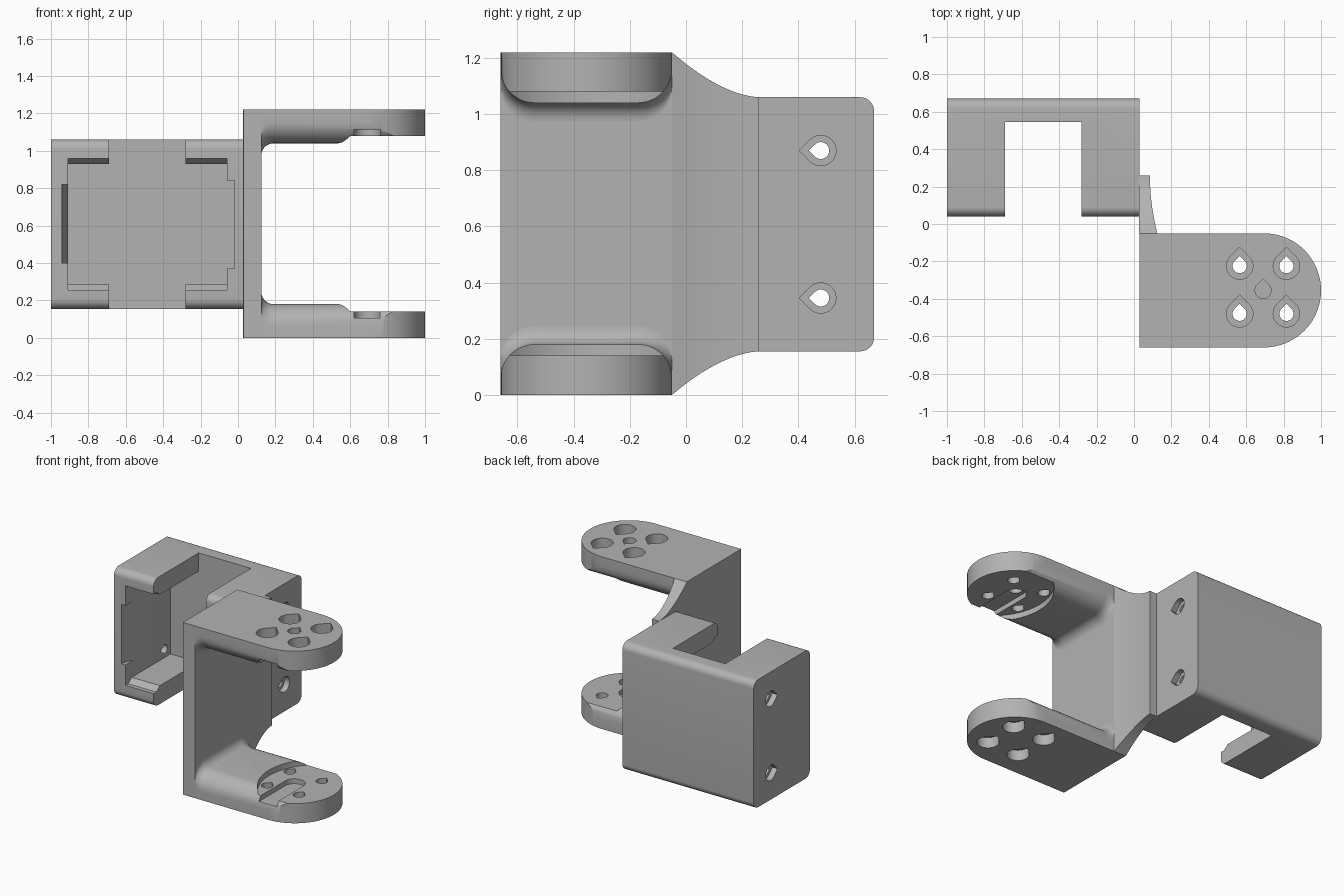
import bpy, bmesh
from math import sin, cos, pi, radians
from mathutils import Vector

if "Cube" in bpy.data.objects:
    bpy.data.objects.remove(bpy.data.objects["Cube"])

grey = bpy.data.materials.new("plain grey")
grey.use_nodes = True
colour = (0.45, 0.45, 0.45, 1)
grey.diffuse_color = colour
grey.node_tree.nodes["Principled BSDF"].inputs["Base Color"].default_value = colour
HEIGHT = 1.22


def loft(name, rings):
    """Closed solid through rings that have equal point counts."""
    bm = bmesh.new()
    loops = [[bm.verts.new(p) for p in ring] for ring in rings]
    for a, b in zip(loops, loops[1:]):
        for i in range(len(a)):
            j = (i + 1) % len(a)
            bm.faces.new((a[i], a[j], b[j], b[i]))
    bm.faces.new(loops[0])
    bm.faces.new(loops[-1])
    bmesh.ops.recalc_face_normals(bm, faces=bm.faces)
    mesh = bpy.data.meshes.new(name)
    bm.to_mesh(mesh)
    bm.free()
    mesh.materials.append(grey)
    obj = bpy.data.objects.new(name, mesh)
    bpy.context.collection.objects.link(obj)
    return obj


def prism(name, pts, axis, a, b):
    """Extrude a flat outline along x, y or z."""
    def place(u, v, w):
        return {"x": (w, u, v), "y": (u, w, v), "z": (u, v, w)}[axis]
    return loft(name, [[place(u, v, w) for u, v in pts] for w in (a, b)])


def block(x0, x1, y0, y1, z0, z1):
    return prism("cutter", [(x0, y0), (x1, y0), (x1, y1), (x0, y1)], "z", z0, z1)


def arc(u, v, r, start, end, n=12):
    return [(u + r * cos(radians(start + (end - start) * i / n)),
             v + r * sin(radians(start + (end - start) * i / n))) for i in range(n + 1)]


def teardrop(u, v, r, point):
    """Circle with a 90 degree tip in the given direction."""
    tip = radians(point)
    return arc(u, v, r, point + 45, point + 315, 24) + [
        (u + r * 1.414 * cos(tip), v + r * 1.414 * sin(tip))]


def combine(obj, cutters, operation="DIFFERENCE"):
    for cutter in cutters:
        mod = obj.modifiers.new("cut", "BOOLEAN")
        mod.operation = operation
        mod.solver = "EXACT"
        mod.object = cutter
        cutter.hide_render = True
        bpy.context.view_layer.update()
        deps = bpy.context.evaluated_depsgraph_get()
        mesh = bpy.data.meshes.new_from_object(obj.evaluated_get(deps))
        obj.modifiers.clear()
        obj.data = mesh
        bpy.data.objects.remove(cutter)


# Motor housing: rounded box, open at the front
r = 0.05
outline = []
for y, z, a in ((0.67, 1.06, 0), (0.04, 1.06, 90), (0.04, 0.155, 180), (0.67, 0.155, 270)):
    outline += arc(y + (r if y < 0.3 else -r), z + (r if z < 0.6 else -r), r, a, a + 90, 8)
housing = prism("motor_housing", outline, "x", -1, 0.03)
cuts = [
    block(-0.91, -0.06, 0, 0.545, 0.285, 0.93),
    block(-0.1, -0.02, 0, 0.545, 0.37, 0.84),
    block(-0.69, -0.28, 0, 0.545, 0, 1.3),
]
# Lead-in chamfers at the opening
for z, dz in ((0.285, -0.03), (0.93, 0.03)):
    cuts.append(prism("cutter", [(0.02, z + dz), (0.07, z + dz), (0.11, z), (0.11, z - dz),
                                 (0.02, z - dz)], "x", -0.91, -0.06))
cuts.append(prism("cutter", [(-0.94, 0.02), (-0.94, 0.06), (-0.91, 0.13), (-0.88, 0.13),
                             (-0.88, 0.02)], "z", 0.4, 0.82))
# Screw holes through both side walls
for z in (0.345, 0.87):
    cuts.append(prism("cutter", teardrop(0.48, z, 0.03, 180), "x", -1.1, 0.1))
    for a, b in ((-1.1, -0.96), (-0.01, 0.1)):
        cuts.append(prism("cutter", teardrop(0.48, z, 0.054, 180), "x", a, b))
combine(housing, cuts)

# Upright plate of the fork
plate = block(0.03, 0.125, -0.66, -0.05, 0, HEIGHT)
plate.name = "fork_plate"

# Curved web from the plate to the housing
rings = []
steps = 12
for i in range(steps + 1):
    t = i / steps
    y = -0.05 + 0.31 * t
    x = 0.085 + 0.04 * (1 - t) ** 2
    drop = 0.155 * (1 - (1 - t) ** 1.7)
    rings.append([(0.027, y, drop), (x, y, drop),
                  (x, y, HEIGHT - 0.16 * drop / 0.155),
                  (0.027, y, HEIGHT - 0.16 * drop / 0.155)])
web = loft("connecting_web", rings)


# Fork arms with rounded inner edges and a seat for the horn
def make_arm(name, upper):
    def flip(z):
        return HEIGHT - z if upper else z

    def section(x, top):
        edge = [(-0.66, 0), (-0.05, 0)]
        edge += arc(-0.17, top - 0.12, 0.12, 0, 90, 10)
        edge += arc(-0.54, top - 0.12, 0.12, 90, 180, 10)
        return [(x, y, flip(z)) for y, z in edge]

    rings = [section(0.04, 0.25)]
    for i in range(9):
        a = pi / 2 * i / 8
        rings.append(section(0.19 - 0.065 * cos(a), 0.245 - 0.065 * sin(a)))
    rings.append(section(1.05, 0.18))
    arm = loft(name, rings)
    plan = [(0.03, -0.66)] + arc(0.695, -0.355, 0.305, -90, 90, 40) + [(0.03, -0.05)]
    combine(arm, [prism("cutter", plan, "z", -0.1, HEIGHT + 0.1)], "INTERSECT")

    def cut(pts, a, b):
        return prism("cutter", pts, "z", flip(a), flip(b))

    slot = [(0.62, -0.7), (0.76, -0.7)] + arc(0.69, -0.355, 0.07, 0, 180, 12)
    cuts = [cut(arc(0.89, -0.355, 0.4, 0, 352.5, 47), 0.14, 0.3),
            cut(slot, 0.105, 0.3)]
    for x in (0.565, 0.815):
        for y in (-0.48, -0.225):
            cuts.append(cut(teardrop(x, y, 0.038, 90), -0.1, 0.3))
            cuts.append(cut(teardrop(x, y, 0.071, 90), -0.1, 0.075))
    if upper:
        cuts.append(cut(teardrop(0.69, -0.355, 0.043, 90), -0.1, 0.3))
    combine(arm, cuts)
    return arm


parts = [housing, plate, web, make_arm("lower_arm", False), make_arm("upper_arm", True)]

# Smooth curved faces, keep hard edges
bpy.ops.object.select_all(action="DESELECT")
for obj in parts:
    obj.select_set(True)
bpy.context.view_layer.objects.active = housing
bpy.ops.object.shade_smooth_by_angle(angle=radians(30))
